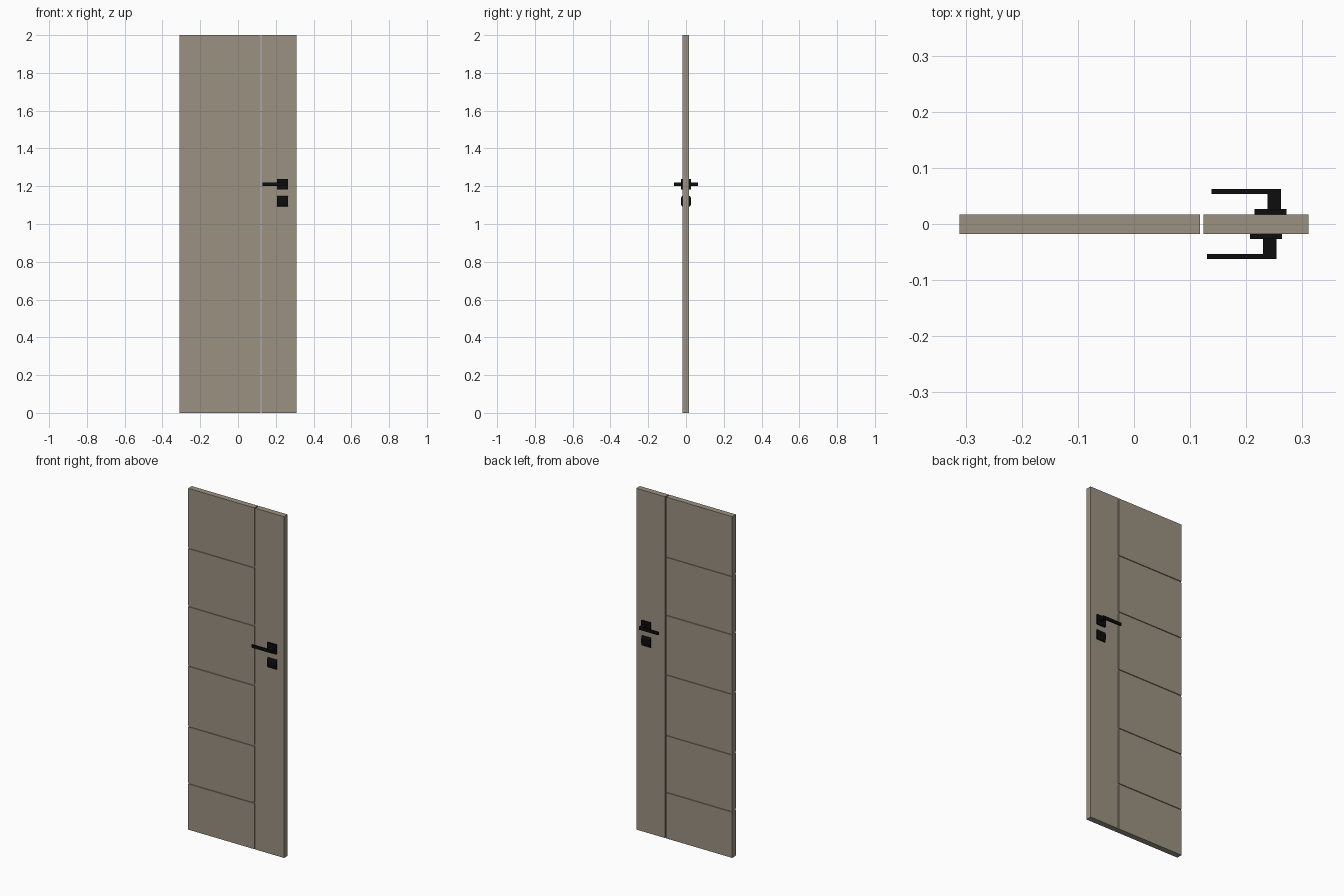
import bpy, bmesh, math
from mathutils import Vector

if "Cube" in bpy.data.objects:
    bpy.data.objects.remove(bpy.data.objects["Cube"])


def material(name, rgb):
    m = bpy.data.materials.new(name)
    m.diffuse_color = (*rgb, 1)
    m.use_nodes = True
    m.node_tree.nodes["Principled BSDF"].inputs["Base Color"].default_value = m.diffuse_color
    return m


WOOD = material("taupe wood", (0.33, 0.285, 0.22))
BLACK = material("matte black", (0.004, 0.004, 0.004))


def extrude_profile(name, pts, direction, mat):
    """Close a planar loop of points and extrude it along a direction."""
    bm = bmesh.new()
    face = bm.faces.new([bm.verts.new(p) for p in pts])
    res = bmesh.ops.extrude_face_region(bm, geom=[face])
    verts = [g for g in res["geom"] if isinstance(g, bmesh.types.BMVert)]
    bmesh.ops.translate(bm, verts=verts, vec=Vector(direction))
    bmesh.ops.recalc_face_normals(bm, faces=bm.faces)
    me = bpy.data.meshes.new(name)
    bm.to_mesh(me)
    bm.free()
    me.materials.append(mat)
    ob = bpy.data.objects.new(name, me)
    bpy.context.collection.objects.link(ob)
    return ob


def box(name, x0, x1, y0, y1, z0, z1, mat):
    loop = [(x0, y0, z0), (x1, y0, z0), (x1, y1, z0), (x0, y1, z0)]
    return extrude_profile(name, loop, (0, 0, z1 - z0), mat)


Y_FRONT, Y_BACK = -0.0175, 0.0165

# Lock stile, separated from the panel by a narrow gap
box("lock_stile", 0.124, 0.311, Y_FRONT, Y_BACK, 0, 2, WOOD)

# Main panel: side profile with shallow grooves on both faces
DEPTH = 0.005
grooves = [(0.268, 0.276), (0.602, 0.611), (0.957, 0.966),
           (1.306, 1.315), (1.647, 1.656)]


def grooved_edge(y, inward):
    edge = [(y, 0)]
    for lo, hi in grooves:
        edge += [(y, lo), (y + inward, lo), (y + inward, hi), (y, hi)]
    return edge + [(y, 2)]


outline = grooved_edge(Y_FRONT, DEPTH) + grooved_edge(Y_BACK, -DEPTH)[::-1]
extrude_profile("grooved_panel", [(-0.311, y, z) for y, z in outline],
                (0.429, 0, 0), WOOD)

# Handle sets, one on each face, with the back set shifted slightly sideways
for side, s, face, x in (("front", -1, Y_FRONT, 0.207),
                         ("back", 1, Y_BACK, 0.215)):
    def part(name, x0, x1, near, far, z0, z1):
        lo, hi = sorted((near, far))
        box(f"{side}_{name}", x + x0, x + x1, lo, hi, z0, z1, BLACK)

    part("handle_rose", 0, 0.057, face, s * 0.0265, 1.182, 1.239)
    part("handle_neck", 0.023, 0.047, s * 0.0265, s * 0.0625, 1.202, 1.219)
    part("handle_lever", -0.077, 0.023, s * 0.0535, s * 0.0625, 1.202, 1.219)

    # Lock plate with a gently bowed outer face
    pts = [(x, face, 1.092), (x, face, 1.149)]
    for i in range(13):
        t = 1 - i / 6
        bulge = 0.0195 + 0.0075 * math.sqrt(max(0, 1 - t * t))
        pts.append((x, s * bulge, 1.1205 + 0.0285 * t))
    extrude_profile(f"{side}_lock_plate", pts, (0.057, 0, 0), BLACK)
